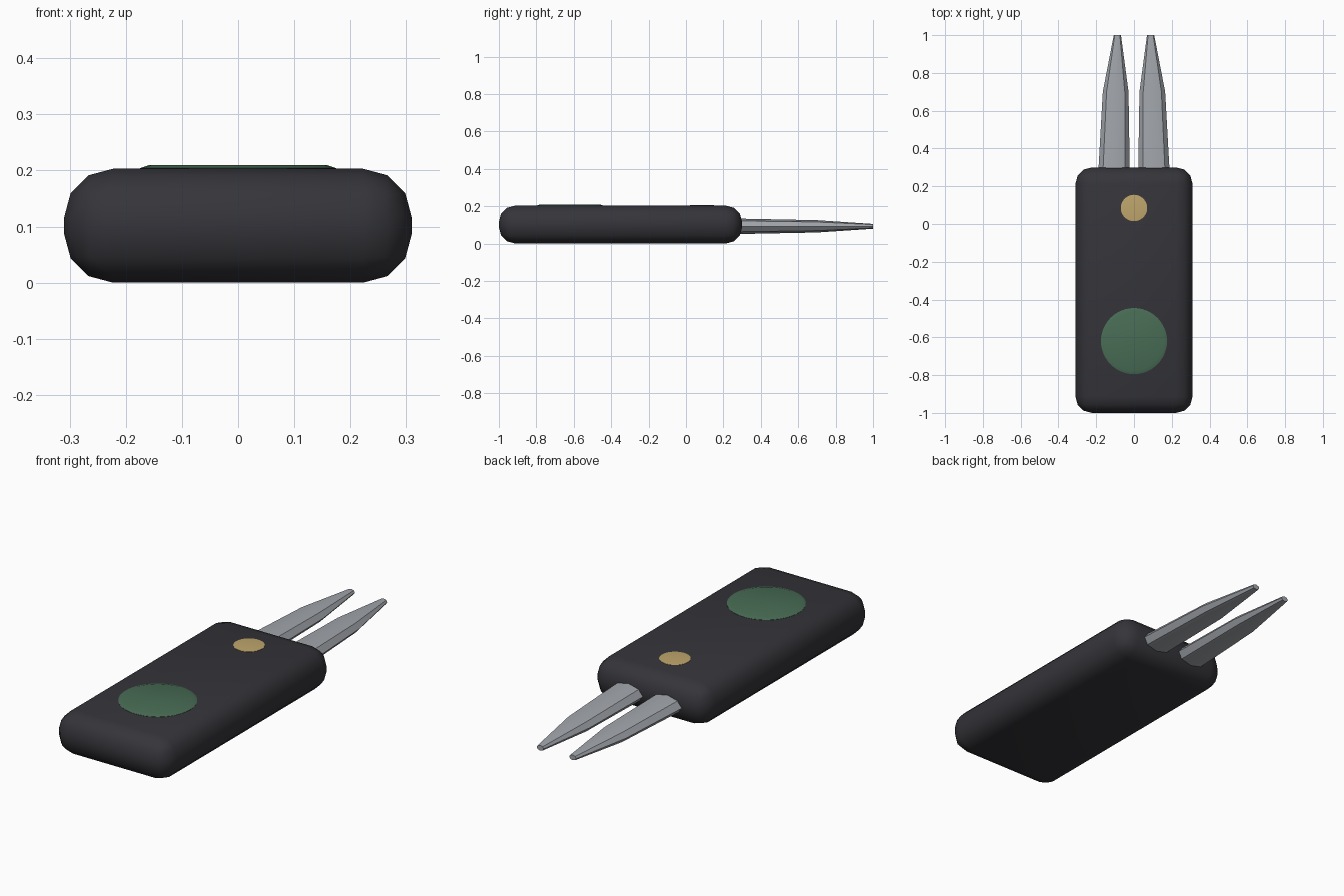
import bpy
import bmesh
import math
from mathutils import Vector

old = bpy.data.objects.get("Cube")
if old:
    bpy.data.objects.remove(old, do_unlink=True)


def material(name, rgb):
    mat = bpy.data.materials.new(name)
    mat.use_nodes = True
    color = (*rgb, 1)
    mat.diffuse_color = color
    mat.node_tree.nodes["Principled BSDF"].inputs["Base Color"].default_value = color
    return mat


def finish(name, bm, mat, angle):
    bmesh.ops.recalc_face_normals(bm, faces=bm.faces)
    mesh = bpy.data.meshes.new(name)
    bm.to_mesh(mesh)
    bm.free()
    obj = bpy.data.objects.new(name, mesh)
    bpy.context.collection.objects.link(obj)
    mesh.materials.append(mat)
    bpy.ops.object.select_all(action="DESELECT")
    obj.select_set(True)
    bpy.context.view_layer.objects.active = obj
    bpy.ops.object.shade_smooth_by_angle(angle=math.radians(angle))
    return obj


charcoal = material("charcoal plastic", (0.035, 0.035, 0.042))
steel = material("steel", (0.36, 0.38, 0.41))
green = material("green enamel", (0.065, 0.15, 0.09))
gold = material("gold", (0.52, 0.38, 0.15))

# Rounded handle block
TOP = 0.203
bm = bmesh.new()
bmesh.ops.create_cube(bm, size=1)
for v in bm.verts:
    v.co = Vector((v.co.x * 0.62, v.co.y * 1.3 - 0.35, (v.co.z + 0.5) * TOP))
bmesh.ops.bevel(bm, geom=bm.edges[:], offset=0.087, segments=3, profile=0.5,
                affect="EDGES")
finish("handle", bm, charcoal, 40)


# Chamfered discs set in the top face
def disc(name, y, radius, top_radius, height, mat):
    bm = bmesh.new()
    sink = 0.01
    bmesh.ops.create_cone(bm, cap_ends=True, segments=48, radius1=radius,
                          radius2=radius, depth=sink)
    bmesh.ops.translate(bm, verts=bm.verts, vec=(0, y, TOP + 0.001 - sink / 2))
    cap = max(bm.faces, key=lambda f: f.calc_center_median().z)
    bmesh.ops.inset_region(bm, faces=[cap], thickness=radius - top_radius)
    for v in cap.verts:
        v.co.z = TOP + height
    finish(name, bm, mat, 30)


disc("marker_disc", -0.62, 0.175, 0.157, 0.007, green)
disc("pivot_button", 0.085, 0.07, 0.062, 0.002, gold)

# Tapered eight-sided prongs: y, centre x, half width, half height
SECTIONS = [(0.2, 0.107, 0.086, 0.043), (0.7, 0.097, 0.068, 0.033),
            (1.0, 0.088, 0.019, 0.013)]
for side, label in ((1, "left"), (-1, "right")):
    bm = bmesh.new()
    rings = []
    for y, x, w, h in SECTIONS:
        angles = [i * math.tau / 8 for i in range(8)]
        rings.append([bm.verts.new((side * (x + w * math.cos(a)), y,
                                    0.092 + h * math.sin(a))) for a in angles])
    for a, b in zip(rings, rings[1:]):
        for i in range(8):
            j = (i + 1) % 8
            bm.faces.new((a[i], a[j], b[j], b[i]))
    bm.faces.new(rings[0])
    bm.faces.new(rings[-1])
    finish(label + "_prong", bm, steel, 30)
